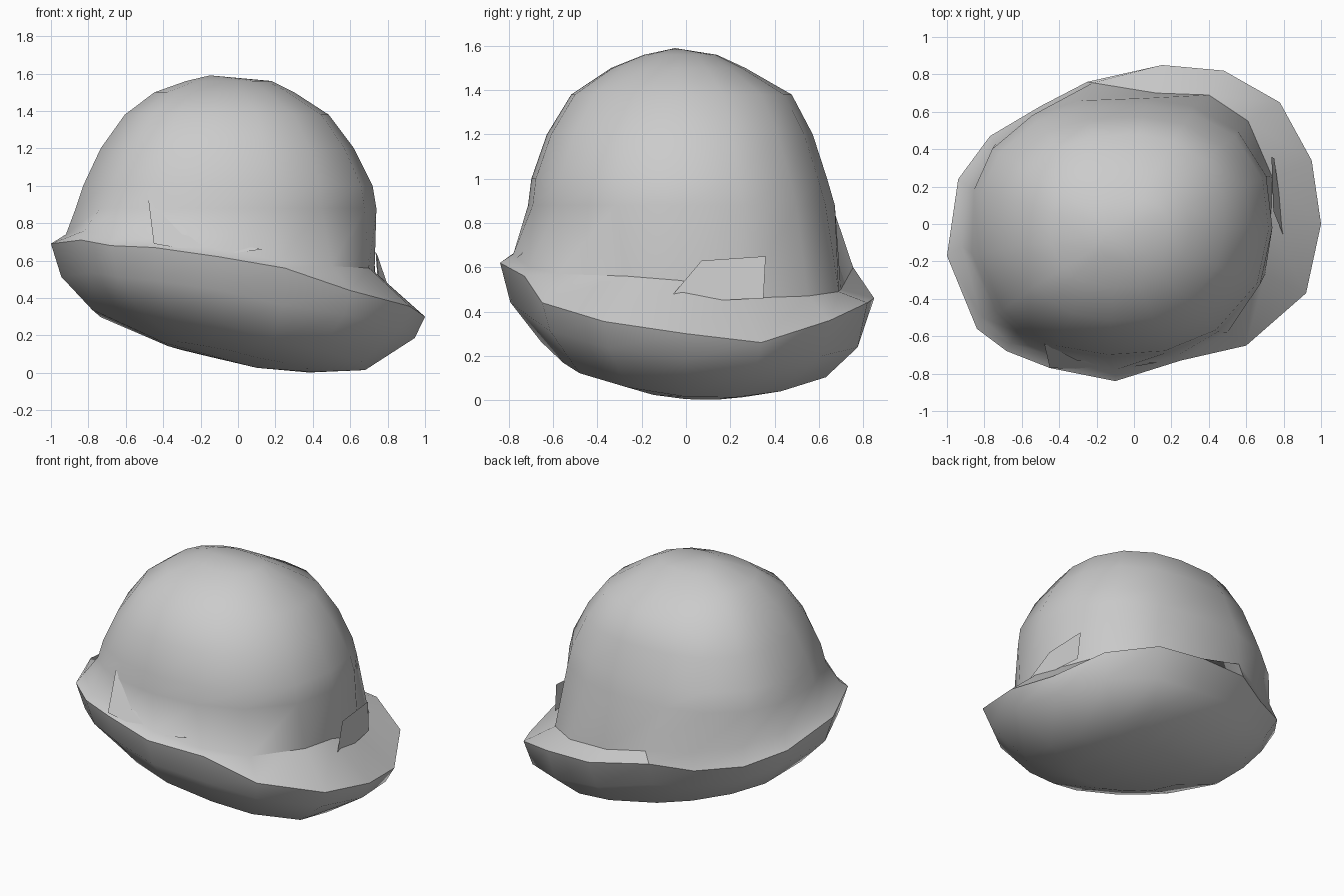
import bpy, math

if "Cube" in bpy.data.objects:
    bpy.data.objects.remove(bpy.data.objects["Cube"])

grey = bpy.data.materials.new("plain grey")
grey.diffuse_color = (0.6, 0.6, 0.6, 1)
grey.use_nodes = True
grey.node_tree.nodes["Principled BSDF"].inputs["Base Color"].default_value = grey.diffuse_color

# Outer edge of the brim, counter-clockwise from the right
RIM = [(1, 0, .3), (.95, .34, .26), (.78, .65, .36), (.48, .82, .44), (.15, .85, .46),
       (-.25, .76, .52), (-.5, .63, .49), (-.77, .47, .53), (-.94, .24, .6),
       (-1, -.17, .69), (-.84, -.56, .71), (-.68, -.68, .68), (-.45, -.77, .67),
       (-.1, -.84, .62), (.25, -.73, .56), (.6, -.65, .44), (.92, -.37, .355)]
# Line where the dome meets the brim
FOOT = [(.73, -.02, .54), (.74, .25, .46), (.61, .55, .47), (.4, .69, .49), (.12, .7, .5),
        (-.22, .755, .6), (-.48, .6, .6), (-.74, .43, .65), (-.89, .2, .7),
        (-.92, -.12, .74), (-.82, -.5, .76), (-.66, -.64, .71), (-.45, -.7, .72),
        (-.1, -.78, .66), (.22, -.71, .6), (.5, -.58, .57), (.70, -.27, .56)]
# Scale of the wide underside ring at each brim point
LOW = [.68, .66, .66, .77, .78] + [.78] * 9 + [.76, .74, .72]
N = len(RIM)

# Dome sections: height, x range, y range
DOME = [(.88, -.875, .74, -.715, .675), (1.0, -.835, .72, -.70, .64),
        (1.2, -.74, .62, -.63, .575), (1.38, -.61, .485, -.52, .48),
        (1.5, -.45, .30, -.34, .27), (1.56, -.28, .18, -.19, .14)]


def make(name, verts, faces, smooth=True):
    mesh = bpy.data.meshes.new(name)
    mesh.from_pydata(verts, [], faces)
    mesh.materials.append(grey)
    obj = bpy.data.objects.new(name, mesh)
    bpy.context.collection.objects.link(obj)
    bpy.context.view_layer.objects.active = obj
    obj.select_set(True)
    if smooth:
        bpy.ops.object.shade_smooth_by_angle(angle=math.radians(40))
    obj.select_set(False)
    return obj


def dome_ring(z, x0, x1, y0, y1):
    """Squarish oval with one point for each brim point, fuller at the back right."""
    cx, cy, a, b = (x0 + x1) / 2, (y0 + y1) / 2, (x1 - x0) / 2, (y1 - y0) / 2
    ring = []
    for rx, ry, _ in RIM:
        t = math.atan2(ry, rx)
        c, s = math.cos(t), math.sin(t)
        n = 2.35
        if c > 0:
            n = 2.5 if s > 0 else 2.15
        r = (abs(c / a) ** n + abs(s / b) ** n) ** (-1 / n)
        ring.append((cx + r * c, cy + r * s, z))
    return ring


def belly(x, y):
    """Height of the shallow rounded underside."""
    return .21 * (x - .45) ** 2 + .36 * (y - .1) ** 2


def under_ring(scales):
    return [(x * s, y * s, belly(x * s, y * s)) for (x, y, _), s in zip(RIM, scales)]


# Hat body: underside, brim edge and dome lofted as one closed skin
low = under_ring(LOW)
wall = []
for i, ((x, y, z), l) in enumerate(zip(RIM, low)):
    # The edge is rounded at the right and front, straighter at the back left
    s = .91 if 4 <= i <= 8 else .945
    f = .6 if i < 2 or i > 14 else .4 if i in (3, 4) else .5
    wall.append((x * s, y * s, z * f + l[2] * (1 - f)))
rings = [under_ring([.4] * N), low, wall, RIM, FOOT] + [dome_ring(*d) for d in DOME]
verts = [v for ring in rings for v in ring]
faces = []
for k in range(len(rings) - 1):
    for i in range(N):
        j = (i + 1) % N
        faces.append((k * N + i, k * N + j, k * N + N + j, k * N + N + i))
bottom, top = len(verts), len(verts) + 1
verts += [(.1, .05, belly(.1, .05)), (-.15, -.05, 1.59)]
last = (len(rings) - 1) * N
for i in range(N):
    j = (i + 1) % N
    faces += [(bottom, j, i), (top, last + i, last + j)]
make("hat_body", verts, faces)

# Folded flap standing off the right side of the dome
make("side_flap", [(.745, .07, .63), (.735, .36, .65), (.75, .35, .46), (.81, -.09, .44)],
     [(0, 3, 2, 1)], False)

# Small folded pocket on the front of the dome
make("front_fold", [(-.48, -.64, .93), (-.45, -.77, .69), (-.1, -.78, .63),
                    (.13, -.74, .66), (-.3, -.73, .74)],
     [(0, 1, 4), (1, 2, 4), (2, 3, 4)], False)
